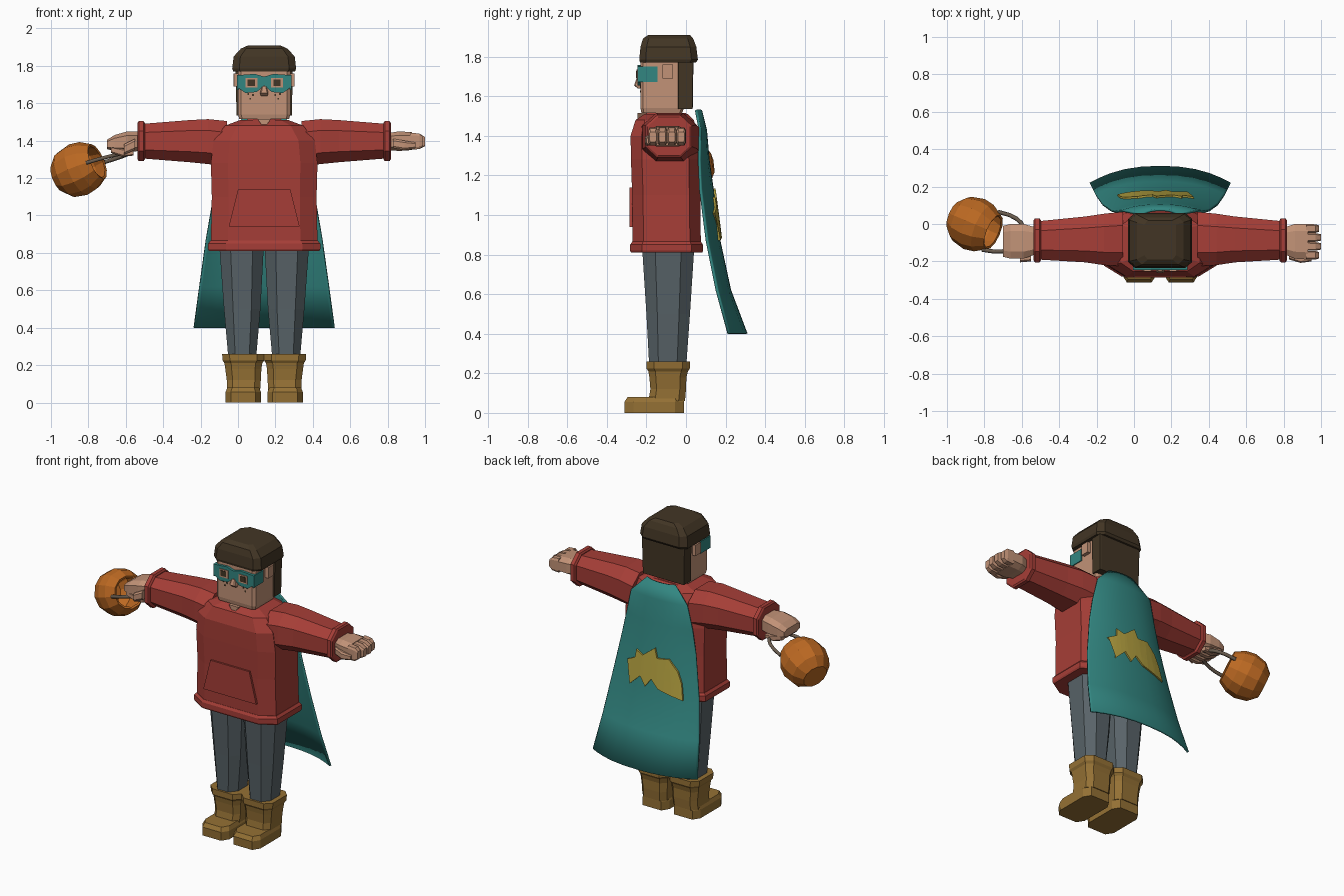
import bpy, bmesh, math
from mathutils import Vector

if "Cube" in bpy.data.objects:
    bpy.data.objects.remove(bpy.data.objects["Cube"])

CX = 0.14  # the figure stands off centre, balancing the bucket


def material(name, r, g, b):
    m = bpy.data.materials.new(name)
    m.use_nodes = True
    m.diffuse_color = (r, g, b, 1)
    m.node_tree.nodes["Principled BSDF"].inputs["Base Color"].default_value = (r, g, b, 1)
    return m


RED = material("sweater red", .38, .048, .038)
SKIN = material("skin", .54, .29, .185)
TEAL = material("cape teal", .032, .24, .22)
GREY = material("trouser grey", .098, .125, .138)
TAN = material("boot tan", .30, .165, .035)
HAIR = material("hair brown", .055, .036, .018)
ORANGE = material("bucket orange", .50, .14, .016)
YELLOW = material("emblem yellow", .45, .35, .05)
STRAP = material("handle brown", .14, .105, .075)


def finish(bm, name, mat):
    bmesh.ops.recalc_face_normals(bm, faces=bm.faces)
    mesh = bpy.data.meshes.new(name)
    bm.to_mesh(mesh)
    bm.free()
    mesh.materials.append(mat)
    ob = bpy.data.objects.new(name, mesh)
    bpy.context.scene.collection.objects.link(ob)
    return ob


def skin_rings(bm, rings, caps=True):
    rows = [[bm.verts.new(p) for p in ring] for ring in rings]
    n = len(rows[0])
    for a, b in zip(rows, rows[1:]):
        for i in range(n):
            bm.faces.new((a[i], a[(i + 1) % n], b[(i + 1) % n], b[i]))
    if caps:
        bm.faces.new(rows[0])
        bm.faces.new(rows[-1])


def loft(name, mat, sections, k=.3, axis="z", side=1):
    """Chamfered rectangles (t, u0, u1, v0, v1) joined along an axis."""
    c = 1 - k
    outline = [(1, -c), (1, c), (c, 1), (-c, 1), (-1, c), (-1, -c), (-c, -1), (c, -1)]
    rings = []
    for t, u0, u1, v0, v1 in sections:
        ring = []
        for a, b in outline:
            u = (u0 + u1) / 2 + a * (u1 - u0) / 2
            v = (v0 + v1) / 2 + b * (v1 - v0) / 2
            x, y, z = (u, v, t) if axis == "z" else (t, u, v)
            ring.append((CX + side * x, y, z))
        rings.append(ring)
    bm = bmesh.new()
    skin_rings(bm, rings)
    return finish(bm, name, mat)


def box(name, mat, x0, x1, y0, y1, z0, z1, k=.02, side=1):
    return loft(name, mat, [(z0, x0, x1, y0, y1), (z1, x0, x1, y0, y1)], k, side=side)


def plate(name, mat, pts, y0, y1, mirror=False):
    """An (x, z) outline given depth along y."""
    if mirror:
        pts = pts + [(-x, z) for x, z in reversed(pts) if x]
    bm = bmesh.new()
    skin_rings(bm, [[(CX + x, y, z) for x, z in pts] for y in (y0, y1)])
    return finish(bm, name, mat)


# Sweater body with hem, collar, neck and pocket
loft("sweater_body", RED, [(.86, -.285, .285, -.27, .075), (1.1, -.28, .28, -.272, .072),
                           (1.28, -.285, .285, -.278, .07), (1.4, -.27, .27, -.28, .06),
                           (1.48, -.21, .21, -.255, .04), (1.51, -.13, .13, -.21, .01)], .32)
loft("sweater_hem", RED, [(.81, -.295, .295, -.278, .082), (.82, -.3, .3, -.282, .086),
                          (.85, -.3, .3, -.282, .086), (.865, -.287, .287, -.272, .076)], .32)
loft("collar", RED, [(1.47, -.13, .13, -.24, .02), (1.515, -.09, .09, -.2, 0)], .4)
plate("collar_opening", SKIN, [(0, 1.465), (.035, 1.515)], -.245, -.2, True)
loft("neck", SKIN, [(1.45, -.075, .075, -.17, -.02), (1.54, -.075, .075, -.17, -.02)], .4)
plate("front_pocket", RED, [(.19, .94), (.14, 1.14)], -.285, -.268, True)

# Paired limbs
for side, word in ((1, "left"), (-1, "right")):
    loft(word + "_sleeve", RED, [(.2, -.225, .065, 1.26, 1.505), (.3, -.22, .055, 1.275, 1.515),
                                 (.4, -.205, .04, 1.285, 1.51), (.65, -.19, .015, 1.305, 1.49)],
         .5, "x", side)
    loft(word + "_cuff", RED, [(.638, -.195, .02, 1.3, 1.495), (.645, -.205, .03, 1.29, 1.505),
                               (.67, -.205, .03, 1.29, 1.505), (.677, -.195, .02, 1.3, 1.495)],
         .5, "x", side)
    loft(word + "_trouser_leg", GREY, [(.22, .045, .19, -.185, 0), (.5, .02, .215, -.2, .02),
                                       (.84, .002, .24, -.222, .042)], .5, "z", side)
    loft(word + "_boot_shaft", TAN, [(.06, .022, .2, -.19, -.005), (.12, .018, .2, -.18, 0),
                                     (.18, .015, .208, -.185, .002), (.21, .01, .212, -.19, .01),
                                     (.225, 0, .222, -.2, .02), (.26, 0, .225, -.2, .02)],
         .35, "z", side)
    loft(word + "_boot_foot", TAN, [(0, .017, .207, -.31, -.01), (.055, .017, .207, -.312, -.01),
                                    (.08, .028, .197, -.295, -.012)], .3, "z", side)
    box(word + "_ear", SKIN, .13, .163, -.12, -.065, 1.69, 1.76, side=side)

# Open left hand with fingers and thumb
loft("left_palm", SKIN, [(.66, -.16, -.02, 1.35, 1.44), (.72, -.185, 0, 1.345, 1.45),
                         (.79, -.19, 0, 1.35, 1.445)], .4, "x")
for i in range(4):
    y = -.19 + i * .0475
    tip = .85 + .01 * (i in (1, 2))
    loft("left_finger", SKIN, [(.78, y, y + .047, 1.352, 1.443), (.83, y, y + .046, 1.355, 1.438),
                               (tip, y + .006, y + .04, 1.37, 1.42)], .3, "x")
loft("left_thumb", SKIN, [(.69, -.19, -.15, 1.36, 1.41), (.75, -.208, -.17, 1.35, 1.40),
                          (.81, -.2, -.17, 1.36, 1.39)], .4, "x")

# Right hand, fingers curled under the handle
loft("right_palm", SKIN, [(.66, -.16, -.02, 1.345, 1.45), (.73, -.185, 0, 1.34, 1.45),
                          (.8, -.185, 0, 1.345, 1.43), (.84, -.175, -.01, 1.355, 1.405)],
     .4, "x", -1)
for i in range(4):
    y = -.18 + i * .044
    loft("right_finger", SKIN, [(.7, y + .004, y + .038, 1.32, 1.345), (.76, y, y + .042, 1.315, 1.36),
                                (.82, y, y + .042, 1.335, 1.37)], .4, "x", -1)
loft("right_thumb", SKIN, [(.69, -.2, -.15, 1.35, 1.41), (.75, -.205, -.16, 1.325, 1.38)],
     .4, "x", -1)

# Head and hair
loft("head", SKIN, [(1.515, -.133, .133, -.225, -.02), (1.54, -.14, .14, -.23, -.01),
                    (1.82, -.14, .14, -.23, -.01)], .12)
loft("nose", SKIN, [(1.64, -.018, .018, -.245, -.22), (1.655, -.022, .022, -.262, -.22),
                    (1.69, -.012, .012, -.25, -.22)], .3)
loft("hair_cap", HAIR, [(1.77, -.165, .165, -.232, .05), (1.785, -.171, .171, -.236, .06),
                        (1.85, -.163, .163, -.23, .052), (1.892, -.125, .125, -.217, .036),
                        (1.91, -.085, .085, -.19, .02)], .22)
loft("hair_back", HAIR, [(1.535, -.148, .148, -.04, .034), (1.8, -.153, .153, -.04, .038)], .06)

# Eye mask, eyes and freckles
plate("mask_front", TEAL, [(0, 1.742), (.05, 1.757), (.143, 1.75), (.143, 1.685),
                           (.1, 1.655), (.04, 1.66), (0, 1.695)], -.246, -.225, True)
for side, word in ((1, "left"), (-1, "right")):
    box(word + "_mask_strap", TEAL, .138, .146, -.246, -.145, 1.672, 1.75, side=side)
    box(word + "_eye_opening", SKIN, .037, .1, -.25, -.244, 1.683, 1.735, .5, side)
    box(word + "_eye", HAIR, .05, .088, -.253, -.248, 1.692, 1.727, .3, side)
    for dx, z in ((.055, 1.64), (.08, 1.645), (.07, 1.62)):
        box(word + "_freckle", HAIR, dx, dx + .009, -.233, -.228, z, z + .009, side=side)

# Cape: rows give height, half width, centre y and edge y
ROWS = [(1.53, .1, .075, .05), (1.43, .2, .1, .07), (1.28, .235, .113, .066), (1.13, .265, .134, .072),
        (.87, .31, .168, .105), (.62, .345, .222, .155), (.4, .375, .305, .215)]


def cape_y(x, z):
    for (z0, w0, c0, e0), (z1, w1, c1, e1) in zip(ROWS, ROWS[1:]):
        if z >= z1:
            break
    f = (z0 - z) / (z0 - z1)
    w, c, e = w0 + f * (w1 - w0), c0 + f * (c1 - c0), e0 + f * (e1 - e0)
    return c - (c - e) * min(1, abs(x) / w) ** 2.4


bm = bmesh.new()
N = 12
grid = []
for z, w, c, e in ROWS:
    xs = [w * math.sin(math.pi / 2 * (2 * i / N - 1)) for i in range(N + 1)]
    grid.append([bm.verts.new((CX + x, cape_y(x, z), z)) for x in xs])
for a, b in zip(grid, grid[1:]):
    for i in range(N):
        bm.faces.new((a[i], a[i + 1], b[i + 1], b[i]))
cape = finish(bm, "cape", TEAL)
thick = cape.modifiers.new("thickness", "SOLIDIFY")
thick.thickness = .012
thick.offset = 0
bpy.context.view_layer.objects.active = cape
cape.select_set(True)
bpy.ops.object.shade_smooth_by_angle(angle=math.radians(35))
cape.select_set(False)

# Shooting star emblem, sliced so that it follows the cape
star = [(.18, 1.01), (.12, 1.04), (.115, 1.09), (.065, 1.07), (-.02, 1.135), (-.04, 1.075),
        (-.12, 1.085), (-.18, 1.02), (-.21, .95), (-.227, .85), (-.16, .865), (-.06, .89),
        (-.01, .94), (.03, .885), (.07, .94), (.145, .87), (.125, .95)]
bm = bmesh.new()
bm.faces.new([bm.verts.new((x, 0, z)) for x, z in star])
bmesh.ops.triangulate(bm, faces=bm.faces)
cuts = [((i * .05 - .2, 0, 0), (1, 0, 0)) for i in range(8)]
cuts += [((0, 0, z), (0, 0, 1)) for z in (.95, 1.03)]
for co, no in cuts:
    bmesh.ops.bisect_plane(bm, geom=bm.verts[:] + bm.edges[:] + bm.faces[:],
                           plane_co=co, plane_no=no)
back = bmesh.ops.extrude_face_region(bm, geom=bm.faces[:])["geom"]
raised = {v for v in back if isinstance(v, bmesh.types.BMVert)}
for v in bm.verts:
    v.co.y = cape_y(v.co.x, v.co.z) + (.016 if v in raised else .002)
    v.co.x += CX
finish(bm, "cape_emblem", YELLOW)

# Bucket: a hollow turned shape, tipped towards the hand
axis = Vector((.85, -.36, .36)).normalized()
across = Vector((.36, .85, 0)).normalized()
up = axis.cross(across)
middle = Vector((-.855, 0, 1.245))
profile = [(-.125, .08), (-.075, .128), (0, .145), (.06, .135), (.12, .1),
           (.115, .088), (.05, .12), (-.06, .115), (-.105, .07)]
S = 12
bm = bmesh.new()
skin_rings(bm, [[middle + axis * t + across * r * math.cos(2 * math.pi * i / S)
                 + up * r * math.sin(2 * math.pi * i / S) for i in range(S)]
                for t, r in profile])
finish(bm, "bucket", ORANGE)

# Handle looping from the rim through the hand
rim = middle + axis * .1
reach = Vector((-.59, -.075, 1.335)) - rim
curve = bpy.data.curves.new("bucket_handle", "CURVE")
curve.dimensions = "3D"
curve.bevel_depth = .011
curve.bevel_resolution = 1
curve.use_fill_caps = True
path = curve.splines.new("POLY")
path.points.add(12)
for i, p in enumerate(path.points):
    a = math.pi * i / 12
    p.co = (*(rim - across * .11 * math.cos(a) + reach * math.sin(a) ** .8), 1)
curve.materials.append(STRAP)
bpy.context.scene.collection.objects.link(bpy.data.objects.new("bucket_handle", curve))
